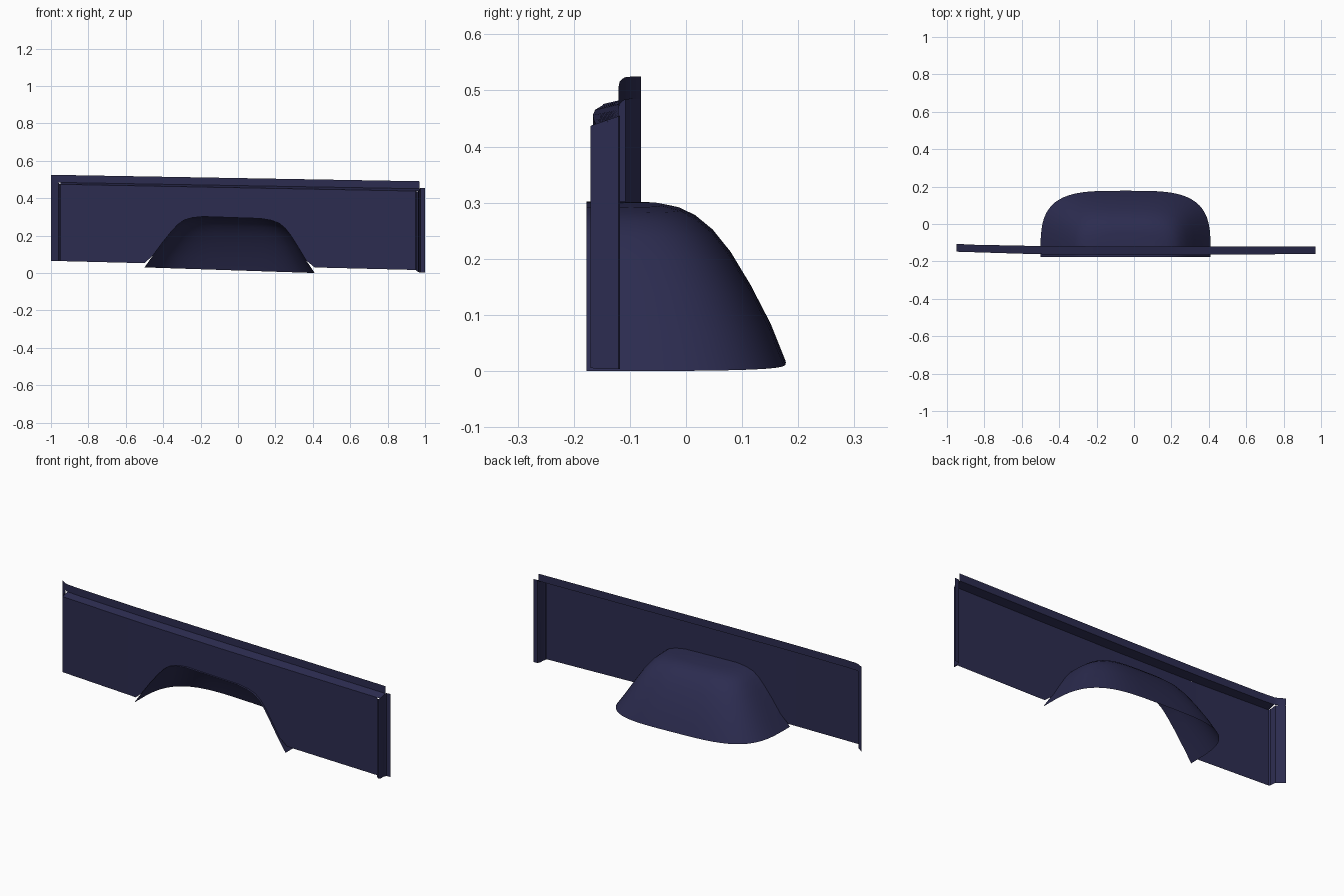
import bpy, math

if "Cube" in bpy.data.objects:
    bpy.data.objects.remove(bpy.data.objects["Cube"])

mat = bpy.data.materials.new("dark_blue_paint")
mat.diffuse_color = (0.025, 0.025, 0.08, 1)
mat.use_nodes = True
mat.node_tree.nodes["Principled BSDF"].inputs["Base Color"].default_value = mat.diffuse_color


def lerp(pts, x):
    """Piecewise linear lookup in a list of (x, value)."""
    if x <= pts[0][0]:
        return pts[0][1]
    for (x0, v0), (x1, v1) in zip(pts, pts[1:]):
        if x <= x1:
            return v0 + (v1 - v0) * (x - x0) / (x1 - x0)
    return pts[-1][1]


def sheet(name, rows, cap=False):
    """Skin between equally long rows of points; optionally fill the last row."""
    n = len(rows[0])
    verts = [p for r in rows for p in r]
    faces = [(i * n + j, i * n + j + 1, (i + 1) * n + j + 1, (i + 1) * n + j)
             for i in range(len(rows) - 1) for j in range(n - 1)]
    if cap:
        faces.append(tuple(range((len(rows) - 1) * n, len(rows) * n)))
    me = bpy.data.meshes.new(name)
    me.from_pydata(verts, [], faces)
    me.materials.append(mat)
    ob = bpy.data.objects.new(name, me)
    bpy.context.collection.objects.link(ob)
    bpy.context.view_layer.objects.active = ob
    ob.select_set(True)
    bpy.ops.object.shade_smooth_by_angle(angle=math.radians(30))
    ob.select_set(False)
    return ob


def slope(z_left, z_right):
    return lambda x: z_left + (z_right - z_left) * (x + 1) / 2


bottom, shoulder = slope(0.065, 0.015), slope(0.475, 0.437)
rail_in, rail_top = slope(0.485, 0.45), slope(0.525, 0.49)
tilt = lambda x: -0.033 * (x + 0.045)
face_y = [(-0.95, -0.148), (-0.5, -0.162), (0, -0.166), (0.5, -0.164), (0.95, -0.16)]
rail_y = [(-1, -0.08), (-0.96, -0.105), (-0.9, -0.11), (-0.5, -0.118), (0, -0.12), (0.97, -0.12)]

# Wheel housing levels: height, left x, right x, back y
levels = [(0.015, -0.5, 0.41, 0.178), (0.08, -0.455, 0.365, 0.152),
          (0.15, -0.405, 0.322, 0.116), (0.21, -0.358, 0.284, 0.080),
          (0.25, -0.322, 0.252, 0.048), (0.275, -0.288, 0.22, 0.018),
          (0.289, -0.245, 0.178, -0.010), (0.297, -0.19, 0.12, -0.045)]

# Wheel housing: rounded half loops stacked up to a flat roof
FRONT, SEG = -0.177, 32
rows = []
for z, xl, xr, yb in levels:
    row = []
    for k in range(SEG + 1):
        u = math.pi * k / SEG
        c, s = math.cos(u), abs(math.sin(u)) if 0 < k < SEG else 0.0
        x = (xl + xr) / 2 + (xr - xl) / 2 * math.copysign(abs(c) ** 0.55, c)
        row.append((x, FRONT + (yb - FRONT) * s ** 0.55, z + tilt(x)))
    rows.append(row)
sheet("wheel_housing", rows, cap=True)

# Outer panel: columns along x, notched by the wheel arch
arch = [(l[1], l[0] + tilt(l[1])) for l in levels]
arch += [(l[2], l[0] + tilt(l[2])) for l in reversed(levels)]
xs = sorted({round(-0.95 + 0.1 * i, 3) for i in range(20)} | {a[0] for a in arch})
low, high = [], []
for x in xs:
    z = bottom(x)
    if arch[0][0] < x < arch[-1][0]:
        z = max(z, lerp(arch, x))
    y = lerp(face_y, x)
    low.append((x, y, z))
    high.append((x, y, shoulder(x)))
sheet("outer_panel", [low, high])

# Top rail: sloped shoulder and upright strip, hooked back at the left end
xr = [-0.95 + 0.08 * i for i in range(25)]
xr[-1] = 0.97
sheet("rail_shoulder", [[(x, lerp(face_y, x), shoulder(x)) for x in xr],
                        [(x, lerp(rail_y, x), rail_in(x)) for x in xr]])
xt = [-1, -0.985, -0.97] + xr
sheet("rail_upright", [[(x, lerp(rail_y, x), rail_in(x)) for x in xt],
                       [(x, lerp(rail_y, x), rail_top(x)) for x in xt]])

# End flanges: stepped plan profiles extruded upright
left_plan = [(-1, -0.08), (-0.96, -0.108), (-0.957, -0.14), (-0.95, -0.148)]
right_plan = [(0.95, -0.16), (0.955, -0.17), (0.963, -0.17), (0.968, -0.16),
              (0.97, -0.135), (0.975, -0.12), (1.0, -0.118)]
sheet("left_flange", [[(x, y, bottom(x)) for x, y in left_plan],
                      [(x, y, lerp([(-0.16, 0.473), (-0.108, 0.485)], y)) for x, y in left_plan]])
sheet("right_flange", [[(x, y, lerp([(0.95, 0.016), (0.965, 0.004)], x)) for x, y in right_plan],
                       [(x, y, lerp([(-0.17, 0.437), (-0.118, 0.455)], y)) for x, y in right_plan]])
